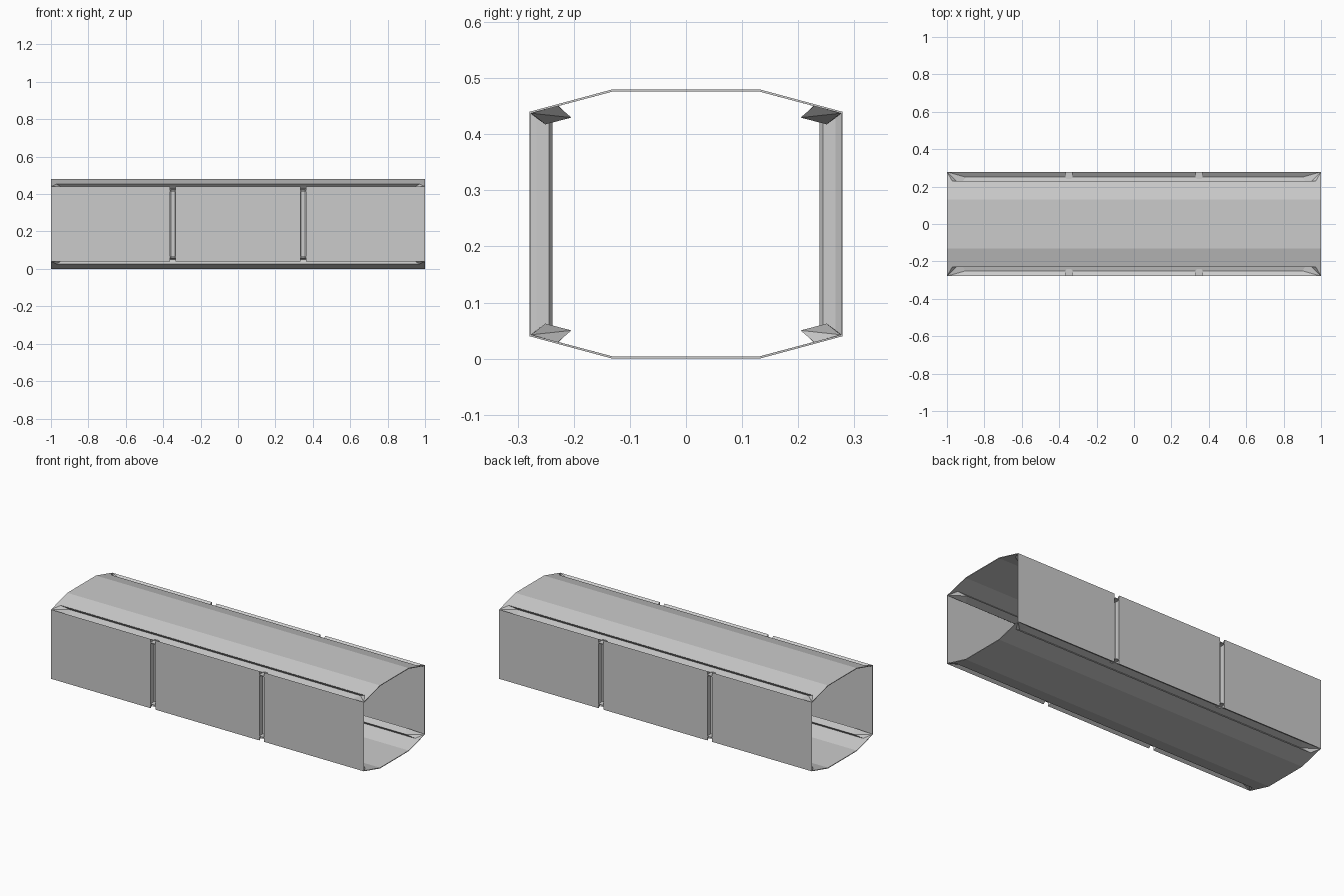
import bpy, bmesh
from mathutils import Vector

if "Cube" in bpy.data.objects:
    bpy.data.objects.remove(bpy.data.objects["Cube"])

HALF_H = 0.24


def make_object(name, bm):
    me = bpy.data.meshes.new(name)
    bm.to_mesh(me)
    bm.free()
    ob = bpy.data.objects.new(name, me)
    bpy.context.collection.objects.link(ob)
    return ob


def face(bm, pts):
    bm.faces.new([bm.verts.new(p) for p in pts])


def finish(bm):
    bmesh.ops.remove_doubles(bm, verts=bm.verts, dist=0.0005)
    bmesh.ops.recalc_face_normals(bm, faces=bm.faces)


def channel_prisms(name, prof, z0, z1):
    """Extrude a channel profile upright at all four channel positions."""
    bm = bmesh.new()
    for cx in (-0.348, 0.348):
        for sy in (1, -1):
            for sz0, sz1 in zip(z0, z1):
                low = [bm.verts.new((cx + x, y * sy, sz0)) for x, y in prof]
                high = [bm.verts.new((cx + x, y * sy, sz1)) for x, y in prof]
                bm.faces.new(low)
                bm.faces.new(high)
                for i in range(len(prof)):
                    j = (i + 1) % len(prof)
                    bm.faces.new((low[i], low[j], high[j], high[i]))
    bmesh.ops.recalc_face_normals(bm, faces=bm.faces)
    return make_object(name, bm)


# Quarter profile: flat edge, wall corner, groove lip, groove bottom edges
T = Vector((1, 0.131, HALF_H))
C = Vector((1, 0.279, 0.2))
L = Vector((0.972, 0.230, 0.2132))
B = Vector((0.90, 0.250, 0.1815))
D = Vector((0.93, 0.208, 0.191))

bm = bmesh.new()
# Sloped panels with undercut long grooves, one in each quarter
for sy in (1, -1):
    for sz in (1, -1):
        def p(v, sx):
            return (v.x * sx, v.y * sy, v.z * sz + HALF_H)
        face(bm, [p(T, 1), p(T, -1), p(C, -1), p(L, -1), p(L, 1), p(C, 1)])
        for a, b in ((C, B), (B, D), (D, L)):
            face(bm, [p(a, 1), p(a, -1), p(b, -1), p(b, 1)])
        for sx in (1, -1):
            face(bm, [p(v, sx) for v in (C, L, D)])
            face(bm, [p(v, sx) for v in (C, D, B)])
# Flat top and bottom, side walls
for s in (1, -1):
    face(bm, [(x, y * T.y, HALF_H + s * T.z) for x, y in ((1, 1), (1, -1), (-1, -1), (-1, 1))])
    face(bm, [(x, s * C.y, HALF_H + z * C.z) for x, z in ((1, 1), (1, -1), (-1, -1), (-1, 1))])
    # Temporary end caps
    ring = [(T.y, 1), (C.y, 1), (C.y, -1), (T.y, -1)]
    ring += [(-y, z) for y, z in reversed(ring)]
    hz = {T.y: T.z, C.y: C.z}
    face(bm, [(s, y, HALF_H + z * hz[abs(y)]) for y, z in ring])
finish(bm)
shell = make_object("tube_shell", bm)

# Upright channels, narrower at the wall, with chamfered inner corners
half = [(0.011, 0.241), (0.018, 0.246), (0.018, 0.265), (0.0148, 0.279), (0.0148, 0.32)]
prof = [(-x, y) for x, y in reversed(half)] + half
cutter = channel_prisms("channel_cutter", prof, (-0.1,), (0.6,))
cutter.hide_render = True

mod = shell.modifiers.new("channels", 'BOOLEAN')
mod.operation = 'DIFFERENCE'
mod.solver = 'EXACT'
mod.object = cutter

# Open the ends, then give the sheet its thickness
bm = bmesh.new()
bm.from_object(shell, bpy.context.evaluated_depsgraph_get())
caps = [f for f in bm.faces
        if all(abs(v.co.x - 1) < 1e-4 for v in f.verts)
        or all(abs(v.co.x + 1) < 1e-4 for v in f.verts)]
bmesh.ops.delete(bm, geom=caps, context='FACES')
shell.modifiers.clear()
bm.to_mesh(shell.data)
bm.free()
bpy.data.objects.remove(cutter)

sol = shell.modifiers.new("thickness", 'SOLIDIFY')
sol.thickness = 0.004
sol.offset = -1

# Small plates closing both ends of each channel
plate = [(-x, y) for x, y in reversed(half[:4])] + half[:4]
channel_prisms("channel_end_plates", plate, (0.415, 0.061), (0.419, 0.065))
